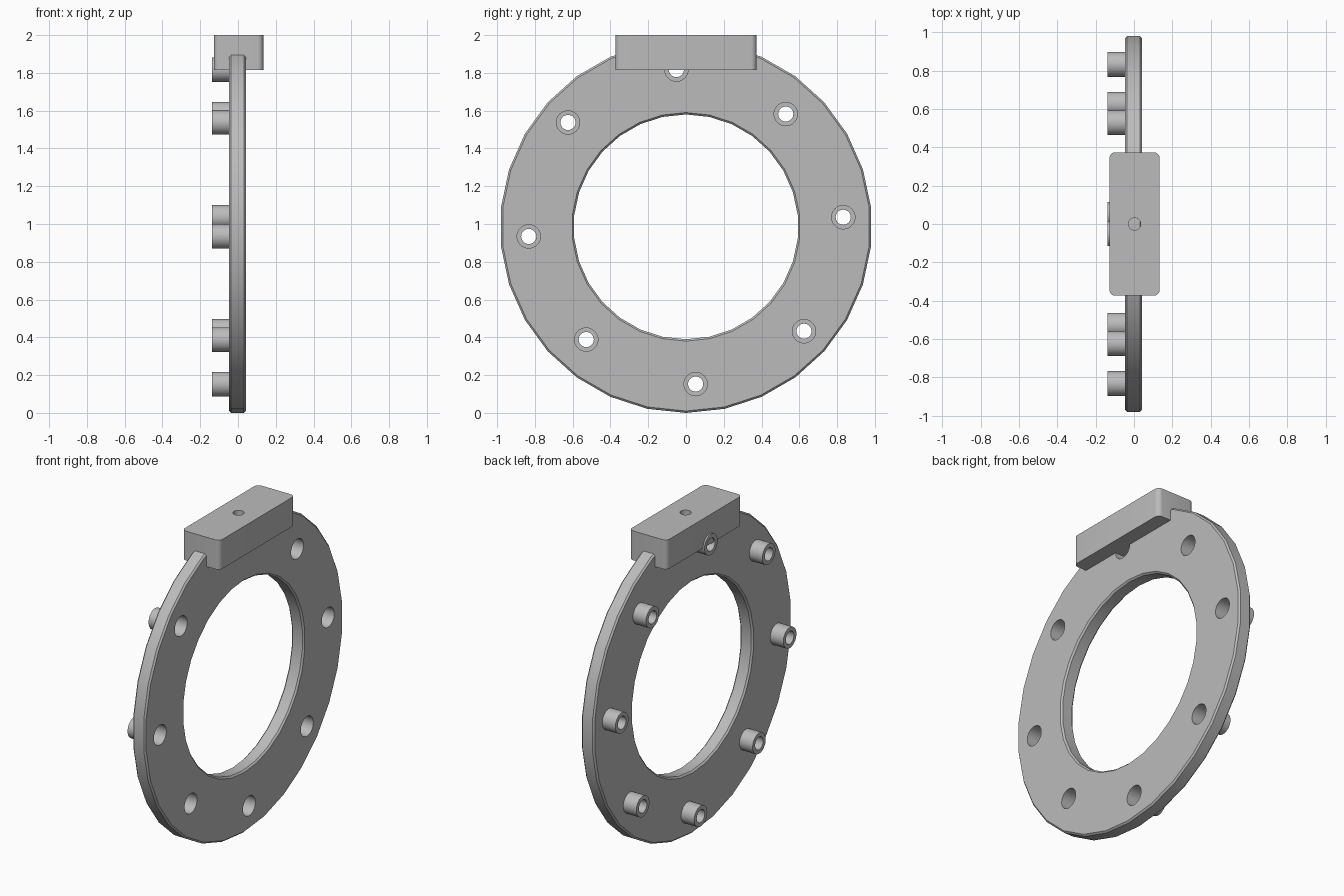
import bpy, bmesh
from math import cos, sin, pi, radians

cube = bpy.data.objects.get("Cube")
if cube:
    bpy.data.objects.remove(cube, do_unlink=True)

GREY = (0.5, 0.5, 0.5, 1)
metal = bpy.data.materials.new("plain grey")
metal.use_nodes = True
metal.diffuse_color = GREY
metal.node_tree.nodes["Principled BSDF"].inputs["Base Color"].default_value = GREY

CENTRE_Z = 0.985
PLATE_L, PLATE_R = -0.047, 0.042
BOSS_END = -0.138
BLOCK_X = 0.003


def finish(name, bm):
    bmesh.ops.recalc_face_normals(bm, faces=bm.faces)
    mesh = bpy.data.meshes.new(name)
    bm.to_mesh(mesh)
    bm.free()
    mesh.materials.append(metal)
    obj = bpy.data.objects.new(name, mesh)
    bpy.context.collection.objects.link(obj)
    return obj


def lathe(name, profile, sides, y=0, z=CENTRE_Z):
    """Turn a closed (x, radius) profile around the x axis."""
    bm = bmesh.new()
    rings = []
    for i in range(sides):
        a = pi / 2 + 2 * pi * i / sides
        rings.append([bm.verts.new((x, y + r * cos(a), z + r * sin(a))) for x, r in profile])
    n = len(profile)
    for i in range(sides):
        p, q = rings[i], rings[(i + 1) % sides]
        for j in range(n):
            k = (j + 1) % n
            bm.faces.new((p[j], p[k], q[k], q[j]))
    return finish(name, bm)


def cylinder(name, radius, depth, location, along_x=False):
    bpy.ops.mesh.primitive_cylinder_add(
        vertices=32, radius=radius, depth=depth, location=location,
        rotation=(0, pi / 2 if along_x else 0, 0))
    obj = bpy.context.object
    obj.name = name
    obj.data.materials.append(metal)
    obj.hide_render = True
    return obj


def cut(target, cutter):
    mod = target.modifiers.new("cut", 'BOOLEAN')
    mod.operation = 'DIFFERENCE'
    mod.solver = 'EXACT'
    mod.object = cutter
    bpy.context.view_layer.objects.active = target
    bpy.ops.object.modifier_apply(modifier=mod.name)
    bpy.data.objects.remove(cutter, do_unlink=True)


# Flat ring with chamfered rims
c, inner, outer = 0.01, 0.595, 0.985
ring = lathe("flange_ring", [
    (PLATE_L, inner + c), (PLATE_L, outer - c), (PLATE_L + c, outer), (PLATE_R - c, outer),
    (PLATE_R, outer - c), (PLATE_R, inner + c), (PLATE_R - c, inner), (PLATE_L + c, inner)], 30)
parts = [ring]

# Bolt holes through the ring, each continued by a hollow boss
for k in range(8):
    a = radians(3.5 + 45 * k)
    r = 0.797 if k % 4 == 1 else 0.834
    y, z = r * cos(a), CENTRE_Z + r * sin(a)
    cut(ring, cylinder("hole_cutter", 0.062, 0.3, (0, y, z), True))
    parts.append(lathe(f"boss_{k + 1}", [
        (BOSS_END, 0.04), (BOSS_END, 0.065), (PLATE_L, 0.065), (PLATE_L, 0.04)], 32, y, z))

# Mounting block with rounded upright edges and a top hole
bm = bmesh.new()
bmesh.ops.create_cube(bm, size=1)
for v in bm.verts:
    v.co = (BLOCK_X + v.co.x * 0.262, v.co.y * 0.748, 1.908 + v.co.z * 0.184)
upright = [e for e in bm.edges if abs(e.verts[0].co.z - e.verts[1].co.z) > 0.1]
bmesh.ops.bevel(bm, geom=upright, offset=0.03, segments=6, profile=0.5, affect='EDGES')
block = finish("mounting_block", bm)
cut(block, cylinder("top_hole_cutter", 0.032, 0.2, (BLOCK_X, 0, 1.98)))
parts.append(block)

# Smooth round walls, crisp edges
bpy.ops.object.select_all(action='DESELECT')
for obj in parts:
    obj.select_set(True)
bpy.context.view_layer.objects.active = ring
bpy.ops.object.shade_smooth_by_angle(angle=radians(30))
